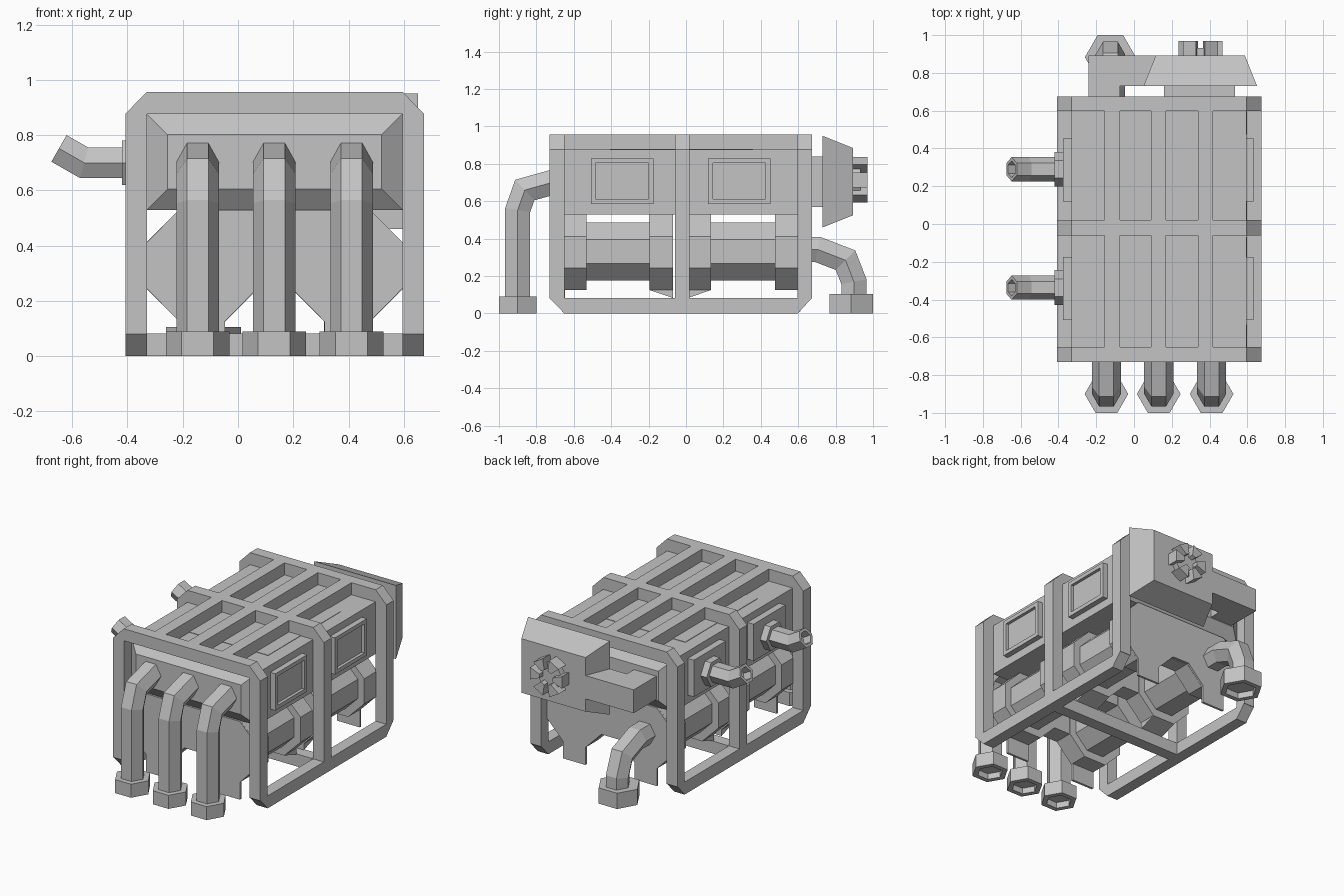
import bpy, bmesh, math
from mathutils import Vector

if "Cube" in bpy.data.objects:
    bpy.data.objects.remove(bpy.data.objects["Cube"], do_unlink=True)

grey = bpy.data.materials.new("machine_grey")
grey.use_nodes = True
COLOUR = (0.55, 0.55, 0.55, 1)
grey.diffuse_color = COLOUR
grey.node_tree.nodes["Principled BSDF"].inputs["Base Color"].default_value = COLOUR


def loft(name, rings, recess=None):
    """Skin a list of point rings and cap both ends; recess = (cap, inset, depth)."""
    bm = bmesh.new()
    rows = [[bm.verts.new(p) for p in ring] for ring in rings]
    n = len(rows[0])
    for a, b in zip(rows, rows[1:]):
        for i in range(n):
            j = (i + 1) % n
            bm.faces.new((a[i], a[j], b[j], b[i]))
    caps = [bm.faces.new(rows[0][::-1]), bm.faces.new(rows[-1])]
    bmesh.ops.recalc_face_normals(bm, faces=bm.faces)
    if recess:
        cap, inset, depth = recess
        face = caps[cap]
        bmesh.ops.inset_region(bm, faces=[face], thickness=inset)
        face.normal_update()
        inner = bmesh.ops.extrude_discrete_faces(bm, faces=[face])["faces"][0]
        inner.normal_update()
        bmesh.ops.translate(bm, verts=list(inner.verts), vec=inner.normal * -depth)
    mesh = bpy.data.meshes.new(name)
    bm.to_mesh(mesh)
    bm.free()
    mesh.materials.append(grey)
    obj = bpy.data.objects.new(name, mesh)
    bpy.context.scene.collection.objects.link(obj)
    return obj


def on_axis(axis, pts, d):
    """Place 2D points on the plane at distance d along an axis."""
    place = {"x": lambda a, b: (d, a, b), "y": lambda a, b: (a, d, b), "z": lambda a, b: (a, b, d)}
    return [place[axis](a, b) for a, b in pts]


def prism(name, axis, pts, lo, hi, recess=None):
    return loft(name, [on_axis(axis, pts, lo), on_axis(axis, pts, hi)], recess)


def rect(a0, a1, b0, b1, inset=0):
    return [(a0 + inset, b0 + inset), (a1 - inset, b0 + inset),
            (a1 - inset, b1 - inset), (a0 + inset, b1 - inset)]


def box(name, x, y, z):
    return prism(name, "z", rect(*x, *y), *z)


def polygon(n, inradius, ca, cb, turn=0.0):
    r = inradius / math.cos(math.pi / n)
    return [(ca + r * math.cos(2 * math.pi * i / n + turn),
             cb + r * math.sin(2 * math.pi * i / n + turn)) for i in range(n)]


def hex_pipe(name, path, side, radius, recess=None):
    """Sweep a hexagon along a planar path with mitred bends."""
    path = [Vector(p) for p in path]
    side = Vector(side)
    rings = []
    for i, p in enumerate(path):
        t0 = (p - path[max(i - 1, 0)]).normalized()
        t1 = (path[min(i + 1, len(path) - 1)] - p).normalized()
        t = (t0 + t1).normalized()
        ref = t1 if i == 0 else t0
        up = t.cross(side) / max(t.dot(ref), 0.3)
        rings.append([p + radius * (side * math.cos(k * math.pi / 3) + up * math.sin(k * math.pi / 3))
                      for k in range(6)])
    return loft(name, rings, recess)


LEFT, RIGHT = 0.674, -0.408
BAR = 0.08
HOOPS = [(-0.73, -0.65), (-0.06, 0.02), (0.597, 0.674)]
CELLS = [("front", -0.655, -0.07), ("back", 0.01, 0.6)]
BANKS = [("right", -0.13), ("left", 0.395)]
MIDDLE = 0.1325

# Outer cage: three hoops, bottom rails and top bars
hoop = [(RIGHT, 0.08), (RIGHT, 0.877), (-0.33, 0.957), (0.595, 0.957), (LEFT, 0.877), (LEFT, 0.08),
        (0.595, 0.08), (0.595, 0.877), (-0.33, 0.877), (-0.33, 0.08)]
for i, (y0, y1) in enumerate(HOOPS):
    prism(f"cage_hoop_{i}", "y", hoop, y0, y1)
rail = [(-0.73, 0.083), (-0.65, 0), (0.597, 0), (0.674, 0.083)]
for name, x0, x1 in [("right", RIGHT, -0.33), ("left", 0.595, LEFT)]:
    prism(f"cage_rail_{name}", "x", rail, x0, x1)
box("cage_floor_bar", (-0.33, 0.595), HOOPS[1], (0, 0.083))
for i, x in enumerate((-0.155, 0.09, 0.338)):
    box(f"cage_top_bar_{i}", (x, x + BAR), (-0.65, 0.6), (0.87, 0.957))

# Upper housing with sloped ends and a thin top panel
box("housing", (-0.33, 0.595), (-0.65, 0.6), (0.53, 0.877))
box("housing_top_panel", (-0.245, 0.505), (-0.405, 0.357), (0.87, 0.88))
outer, inner = rect(-0.33, 0.595, 0.53, 0.877), rect(-0.33, 0.595, 0.53, 0.877, 0.075)
for name, y0, y1 in [("front", -0.65, -0.71), ("back", 0.6, 0.655)]:
    loft(f"housing_{name}", [on_axis("y", outer, y0), on_axis("y", inner, y1)])

# Recessed side panels, and outlet pipes on the right
for i, cy in enumerate((-0.342, 0.285)):
    frame = rect(cy - 0.167, cy + 0.167, 0.585, 0.83)
    prism(f"panel_left_{i}", "x", frame, 0.59, 0.632, (1, 0.037, 0.02))
    prism(f"panel_right_{i}", "x", frame, -0.32, -0.375)
    py = cy + 0.005
    prism(f"outlet_flange_{i}", "x", polygon(6, 0.08, py, 0.7), -0.37, -0.42)
    hex_pipe(f"outlet_pipe_{i}", [(-0.4, py, 0.7), (-0.557, py, 0.7), (-0.648, py, 0.752)],
             (0, 1, 0), 0.064, (1, 0.02, 0.06))

# Eight-sided drums with thick end collars, joined across the middle
for cell, y0, y1 in CELLS:
    collars = [(y0, y0 + 0.123), (y1 - 0.125, y1)]
    for bank, cx in BANKS:
        prism(f"drum_{cell}_{bank}", "y", polygon(8, 0.155, cx, 0.332, math.pi / 8), y0 + 0.1, y1 - 0.1)
        for k, (a, b) in enumerate(collars):
            prism(f"drum_collar_{cell}_{bank}_{k}", "y", polygon(8, 0.202, cx, 0.328, math.pi / 8), a, b)
        # Sloping foot down to the floor bar
        near, far = (y1, y1 - 0.125) if cell == "front" else (y0, y0 + 0.123)
        prism(f"drum_foot_{cell}_{bank}", "x", [(far, 0.14), (far, 0.125), (near, 0.083), (near, 0.14)],
              cx - 0.083, cx + 0.083)
    for k, (a, b) in enumerate(collars):
        box(f"drum_web_{cell}_{k}", (0.05, 0.215), (a + 0.005, b - 0.005), (0.245, 0.53))

# Thin end plates: two joined lobes, each on a square foot
half = [(0.0625, 0.245), (0.18, 0.126), (0.18, 0.01), (0.346, 0.01), (0.346, 0.126),
        (0.4625, 0.245), (0.4625, 0.412), (0.346, 0.53)]
plate = [(MIDDLE + x, z) for x, z in half] + [(MIDDLE - x, z) for x, z in reversed(half)]
for name, y0, y1 in [("front", -0.663, -0.648), ("back", 0.597, 0.612)]:
    prism(f"end_plate_{name}", "y", plate, y0, y1)

# Front pipes standing on hexagonal nuts
for i, x in enumerate((-0.146, 0.131, 0.411)):
    hex_pipe(f"front_pipe_{i}", [(x, -0.9, 0.05), (x, -0.9, 0.553), (x, -0.862, 0.66), (x, -0.69, 0.708)],
             (1, 0, 0), 0.077)
    prism(f"front_pipe_nut_{i}", "z", polygon(6, 0.1, x, -0.9), 0, 0.09, (0, 0.035, 0.04))

# Back pipe
hex_pipe("back_pipe", [(-0.125, 0.55, 0.342), (-0.125, 0.705, 0.342), (-0.125, 0.853, 0.285),
                       (-0.125, 0.898, 0.17), (-0.125, 0.898, 0.05)], (1, 0, 0), 0.078)
prism("back_pipe_nut", "z", polygon(6, 0.117, -0.125, 0.883), 0, 0.105, (0, 0.035, 0.04))

# Blower: neck, tapered casing and side duct
box("blower_neck", (0.16, 0.535), (0.59, 0.74), (0.57, 0.84))
casing = (0.05, 0.652, 0.46, 0.95)
loft("blower_casing", [on_axis("y", rect(*casing), 0.73), on_axis("y", rect(*casing, 0.065), 0.893)])
box("blower_duct", (-0.24, 0.12), (0.73, 0.893), (0.61, 0.765))
box("blower_duct_neck", (-0.24, -0.075), (0.59, 0.74), (0.61, 0.765))

# Six-bladed knob on the blower
KX, KZ = 0.352, 0.715
prism("knob_base", "y", polygon(6, 0.085, KX, KZ), 0.88, 0.932)
for i in range(6):
    a = math.pi * i / 3
    wedge = [(KX + r * math.cos(a + d), KZ + r * math.sin(a + d))
             for r, d in ((0.05, -0.27), (0.124, -0.33), (0.124, 0.33), (0.05, 0.27))]
    prism(f"knob_blade_{i}", "y", wedge, 0.88, 0.97)
